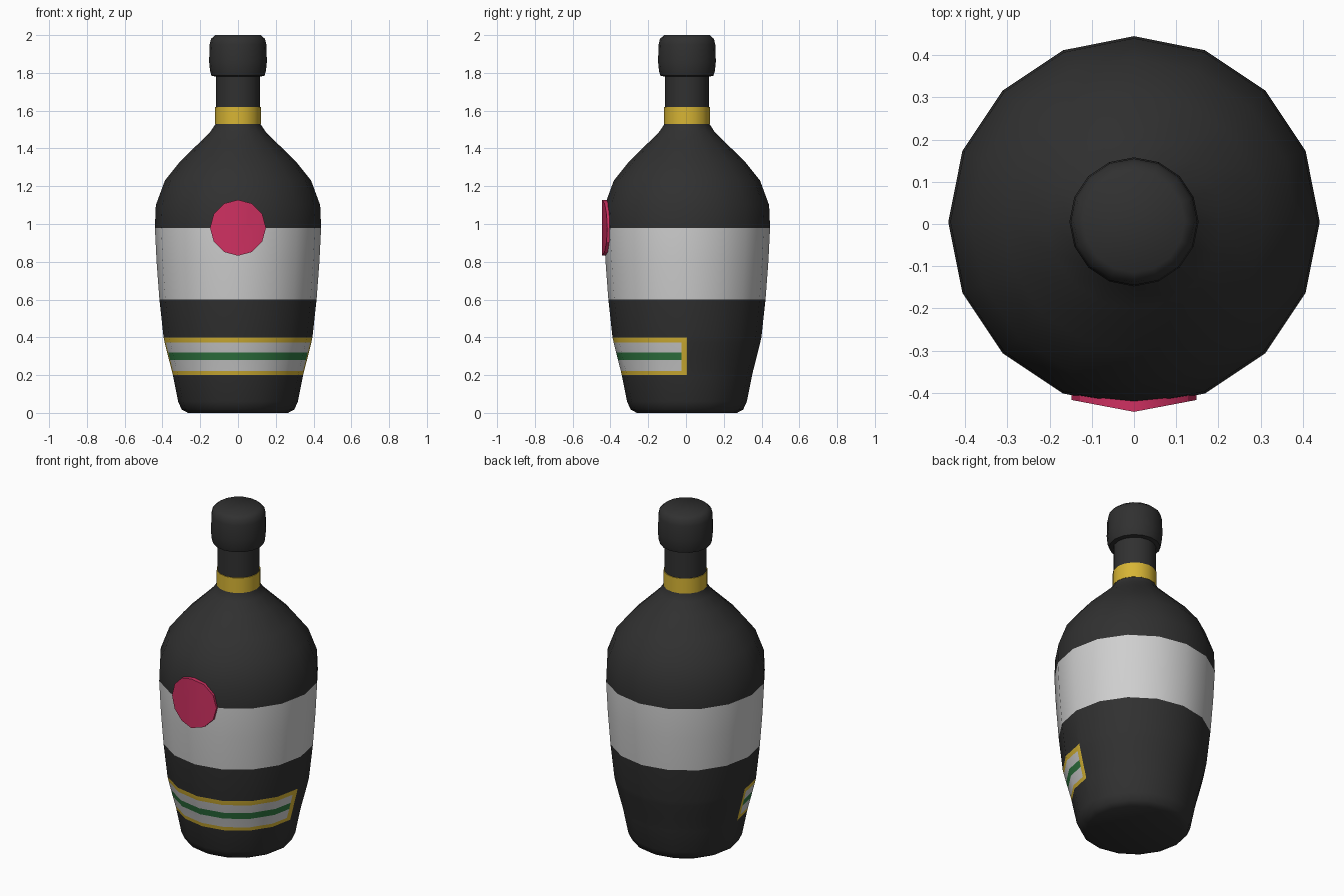
import bpy, bmesh, math

if "Cube" in bpy.data.objects:
    bpy.data.objects.remove(bpy.data.objects["Cube"])

CY = 0.005      # bottle axis sits slightly behind the centre
SIDES = 16


def material(name, rgb):
    m = bpy.data.materials.new(name)
    m.diffuse_color = (*rgb, 1)
    m.use_nodes = True
    m.node_tree.nodes["Principled BSDF"].inputs["Base Color"].default_value = m.diffuse_color
    return m


BLACK = material("black glass", (0.030, 0.030, 0.030))
WHITE = material("label white", (0.62, 0.62, 0.62))
GOLD = material("gold", (0.68, 0.46, 0.035))
GREEN = material("stripe green", (0.03, 0.19, 0.055))
RED = material("seal red", (0.62, 0.03, 0.12))


def finish(name, bm, mats, angle):
    bmesh.ops.recalc_face_normals(bm, faces=bm.faces[:])
    me = bpy.data.meshes.new(name)
    bm.to_mesh(me)
    bm.free()
    for m in mats:
        me.materials.append(m)
    for p in me.polygons:
        p.use_smooth = angle > 0
    if angle > 0:
        me.set_sharp_from_angle(angle=math.radians(angle))
    ob = bpy.data.objects.new(name, me)
    bpy.context.collection.objects.link(ob)
    return ob


def lathe(profile):
    """Spin (radius, z) points round the bottle axis and close both ends."""
    bm = bmesh.new()
    rings = []
    for r, z in profile:
        rings.append([bm.verts.new((r * math.cos(k * math.tau / SIDES),
                                    CY + r * math.sin(k * math.tau / SIDES), z))
                      for k in range(SIDES)])
    for a, b in zip(rings, rings[1:]):
        for k in range(SIDES):
            n = (k + 1) % SIDES
            bm.faces.new((a[k], a[n], b[n], b[k]))
    bm.faces.new(rings[0][::-1])
    bm.faces.new(rings[-1])
    return bm


# Bottle body with rings at every label edge
body = lathe([(0.265, 0), (0.298, 0.018), (0.317, 0.06), (0.345, 0.20), (0.350, 0.222),
              (0.365, 0.28), (0.375, 0.32), (0.388, 0.372), (0.394, 0.40),
              (0.416, 0.60), (0.431, 0.80), (0.440, 0.98), (0.435, 1.10),
              (0.387, 1.23), (0.307, 1.33), (0.205, 1.43), (0.145, 1.49),
              (0.119, 1.53), (0.119, 1.55)])


def in_label(f):
    c = f.calc_center_median()
    return 0.20 < c.z < 0.40 and c.y < CY


# Cut the gold end borders of the lower label
faces = [f for f in body.faces if in_label(f)]
edges = {e for f in faces for e in f.edges}
verts = {v for f in faces for v in f.verts}
bmesh.ops.bisect_plane(body, geom=list(verts) + list(edges) + faces, dist=1e-5,
                       plane_co=(0, CY - 0.03, 0), plane_no=(0, 1, 0))
for f in body.faces:
    c = f.calc_center_median()
    if 0.60 < c.z < 0.98:
        f.material_index = 1
    elif in_label(f):
        if c.z < 0.222 or c.z > 0.372 or c.y > CY - 0.03:
            f.material_index = 2
        else:
            f.material_index = 3 if 0.28 < c.z < 0.32 else 1
finish("bottle_body", body, [BLACK, WHITE, GOLD, GREEN], 50)

# Neck, gold collar and stopper
finish("neck", lathe([(0.117, 1.52), (0.117, 1.80)]), [BLACK], 40)
finish("neck_collar", lathe([(0.121, 1.53), (0.121, 1.62)]), [GOLD], 40)
finish("stopper", lathe([(0.115, 1.78), (0.140, 1.785), (0.148, 1.81), (0.153, 1.86),
                         (0.150, 1.95), (0.143, 1.98), (0.120, 2.0)]), [BLACK], 60)

# Round seal, folded along its middle to follow the front of the bottle
seal = bmesh.new()
layers = []
for depth in (0.0, 0.03):
    ring = []
    for k in range(12):
        a = k * math.tau / 12
        x = 0.148 * math.sin(a)
        ring.append(seal.verts.new((x, -0.445 + 0.19 * abs(x) + depth,
                                    0.98 + 0.148 * math.cos(a))))
    seal.faces.new(ring[0:7])
    seal.faces.new(ring[6:] + ring[:1])
    layers.append(ring)
for k in range(12):
    n = (k + 1) % 12
    seal.faces.new((layers[0][k], layers[0][n], layers[1][n], layers[1][k]))
finish("front_seal", seal, [RED], 30)
